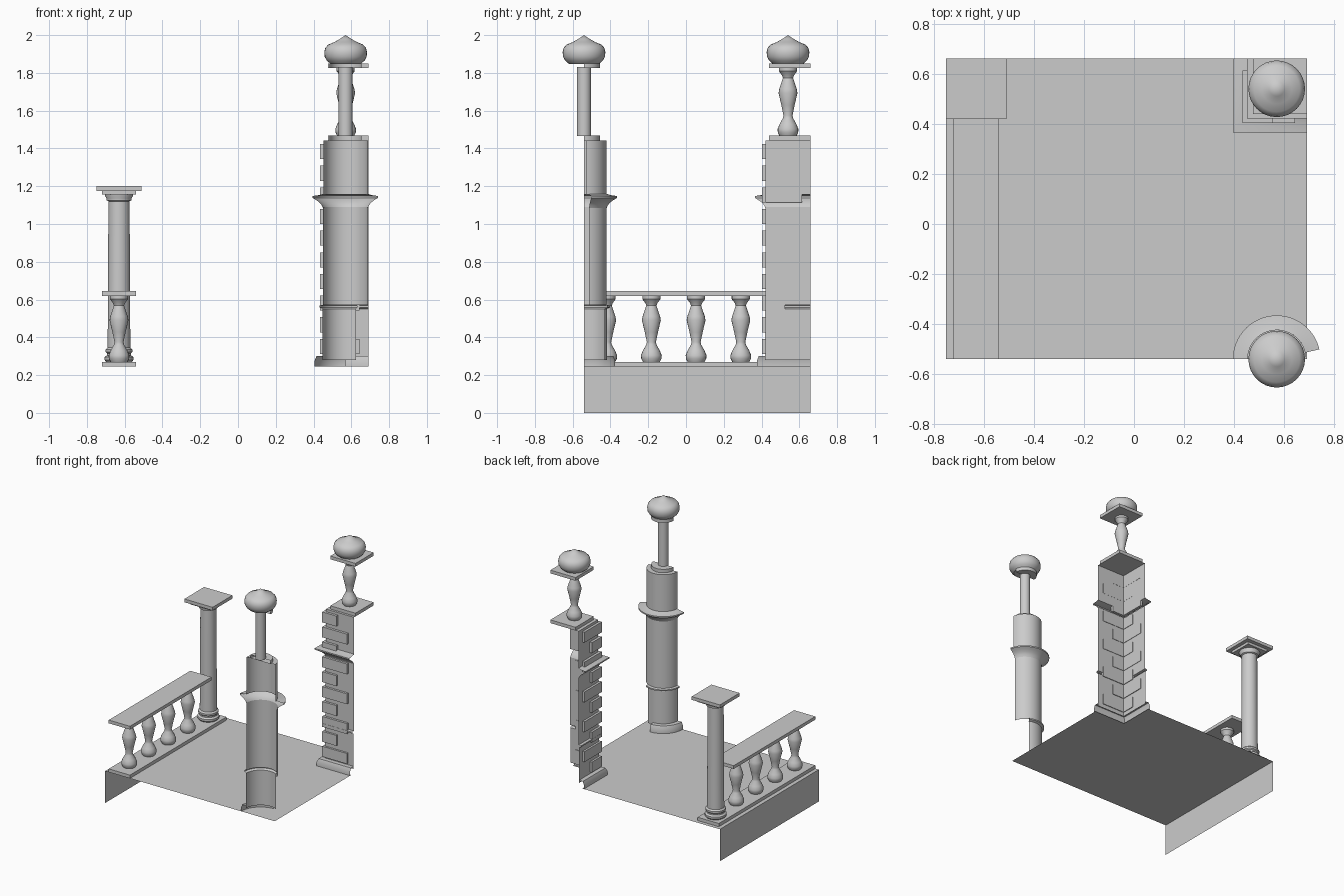
import bpy, bmesh, math
from math import sin, cos, radians, pi

if "Cube" in bpy.data.objects:
    bpy.data.objects.remove(bpy.data.objects["Cube"])


def make(name, verts, faces, smooth=True):
    me = bpy.data.meshes.new(name)
    me.from_pydata(verts, [], faces)
    ob = bpy.data.objects.new(name, me)
    bpy.context.collection.objects.link(ob)
    bm = bmesh.new()
    bm.from_mesh(me)
    bmesh.ops.remove_doubles(bm, verts=bm.verts, dist=1e-5)
    bmesh.ops.recalc_face_normals(bm, faces=bm.faces)
    bm.to_mesh(me)
    bm.free()
    if smooth:
        bpy.context.view_layer.objects.active = ob
        ob.select_set(True)
        bpy.ops.object.shade_smooth_by_angle(angle=radians(35))
        ob.select_set(False)
    return ob


def box(name, x0, x1, y0, y1, z0, z1):
    v = [(x, y, z) for x in (x0, x1) for y in (y0, y1) for z in (z0, z1)]
    f = [(0, 1, 3, 2), (4, 6, 7, 5), (0, 4, 5, 1), (2, 3, 7, 6), (0, 2, 6, 4), (1, 5, 7, 3)]
    return make(name, v, f, False)


def skin(name, rows):
    """Join a list of equally long point rows with quads."""
    n = len(rows[0])
    faces = [(i * n + j, i * n + j + 1, (i + 1) * n + j + 1, (i + 1) * n + j)
             for i in range(len(rows) - 1) for j in range(n - 1)]
    return make(name, [p for r in rows for p in r], faces)


def lathe(name, c, profile, a0=0, a1=360, seg=32):
    """Turn an (r, z) profile about a vertical axis over an angle range."""
    angs = [radians(a0 + (a1 - a0) * i / seg) for i in range(seg + 1)]
    return skin(name, [[(c[0] + r * cos(a), c[1] + r * sin(a), z) for a in angs]
                       for r, z in profile])


def corner_sweep(name, profile):
    """Sweep an (offset, z) profile round the two inner faces of the square pier."""
    cx, cy = PIER
    return skin(name, [[(0.69, cy - r, z), (cx - r, cy - r, z), (cx - r, 0.66, z)]
                       for r, z in profile])


ROUND, PIER, POST = (0.57, -0.54), (0.57, 0.54), (-0.63, 0.54)
F = 0.245

# Floor with a notch under the square pier, and the outer wall on the left
make("floor", [(-0.75, -0.54, F), (0.69, -0.54, F), (0.69, 0.39, F), (0.42, 0.39, F),
               (0.42, 0.66, F), (-0.75, 0.66, F)], [(0, 1, 2, 3, 4, 5)], False)
make("outer_wall", [(-0.75, -0.54, 0), (-0.75, 0.66, 0), (-0.75, 0.66, F), (-0.75, -0.54, F)],
     [(0, 1, 2, 3)], False)

# Shared profiles
plinth = [(0.165, F), (0.165, 0.275), (0.155, 0.30), (0.122, 0.30)]
lower = [(0.122, 0.28), (0.122, 0.55)]
belt = [(0.12, 0.55), (0.138, 0.558), (0.138, 0.568), (0.12, 0.572)]
shaft = [(0.12, 0.57), (0.12, 1.09)]
cornice = [(0.12, 1.085), (0.127, 1.10), (0.14, 1.115), (0.158, 1.128), (0.175, 1.138),
           (0.175, 1.148), (0.14, 1.153), (0.118, 1.16)]
drum = [(0.118, 1.155), (0.118, 1.443), (0.085, 1.443)]
dome = [(0, 1.848), (0.08, 1.848), (0.10, 1.865), (0.111, 1.885), (0.113, 1.91), (0.108, 1.932),
        (0.092, 1.95), (0.06, 1.963), (0.03, 1.98), (0, 2.0)]

# Half-round tower, open towards the front
for nm, prof, a0 in (("plinth", plinth, 90), ("lower", lower, 63), ("belt", belt, 63),
                     ("shaft", shaft, 13), ("cornice", cornice, 13), ("drum", drum, 5)):
    lathe("round_tower_" + nm, ROUND, prof, a0, 180)
for nm, z in (("lower_disc", 1.443), ("upper_disc", 1.825)):
    lathe("round_tower_" + nm, ROUND,
          [(0, z), (0.085, z), (0.085, z + 0.026), (0, z + 0.026)], 0, 180)
lathe("round_tower_finial_post", ROUND, [(0.037, 1.465), (0.037, 1.83)])
lathe("round_tower_dome", ROUND, dome)

# Square pier, only its two inward faces
for nm, prof in (("plinth", plinth), ("lower", lower), ("belt", belt),
                 ("shaft", shaft), ("cornice", cornice), ("drum", drum)):
    corner_sweep("pier_" + nm, prof)
for nm, z in (("lower_slab", 1.443), ("upper_slab", 1.825)):
    box("pier_" + nm, 0.476, 0.69, 0.44, 0.66, z, z + 0.025)
lathe("pier_dome", PIER, dome)

# Corner quoins, alternately long and short on each face
for i in range(10):
    z = 0.352 + 0.1146 * i
    a, b = (0.21, 0.12) if i % 2 == 0 else (0.12, 0.21)
    x0, y0, t = 0.433, 0.403, 0.02
    outline = [(x0, y0), (x0 + a, y0), (x0 + a, y0 + t), (x0 + t, y0 + t),
               (x0 + t, y0 + b), (x0, y0 + b)]
    v = [(x, y, z + s * 0.04) for s in (-1, 1) for x, y in outline]
    f = [(0, 1, 2, 3, 4, 5), (6, 7, 8, 9, 10, 11)]
    f += [(k, (k + 1) % 6, (k + 1) % 6 + 6, k + 6) for k in range(6)]
    make("quoin", v, f, False)


# Turned balusters: one under the pier dome, four in the railing
def baluster(name, c, z0, h):
    prof = [(0.045, 0), (0.054, 0.05), (0.055, 0.10), (0.045, 0.17), (0.027, 0.26), (0.024, 0.30),
            (0.035, 0.45), (0.050, 0.63), (0.046, 0.69), (0.027, 0.85), (0.032, 0.89),
            (0.048, 0.95), (0.048, 1)]
    lathe(name, c, [(r, z0 + t * h) for r, t in prof], seg=20)


baluster("pier_baluster", PIER, 1.467, 0.36)
for i in range(4):
    baluster("railing_baluster", (-0.63, -0.42 + 0.2367 * i), 0.27, 0.35)

# Railing top and bottom
box("top_rail", -0.72, -0.54, -0.54, 0.45, 0.62, 0.645)
box("bottom_rail", -0.72, -0.54, -0.54, 0.45, F, 0.27)

# Tall column at the end of the railing
box("column_plinth", -0.72, -0.54, 0.45, 0.63, F, 0.27)
lathe("column", POST, [(0.068, 0.27), (0.076, 0.28), (0.076, 0.295), (0.064, 0.305), (0.064, 0.315),
                       (0.071, 0.322), (0.071, 0.335), (0.060, 0.345), (0.060, 0.36),
                       (0.056, 1.12), (0.066, 1.125), (0.066, 1.135), (0.075, 1.15),
                       (0.075, 1.16)])
box("column_neck_slab", -0.72, -0.54, 0.45, 0.63, 1.155, 1.175)
box("column_cap", -0.75, -0.51, 0.42, 0.66, 1.175, 1.2)
